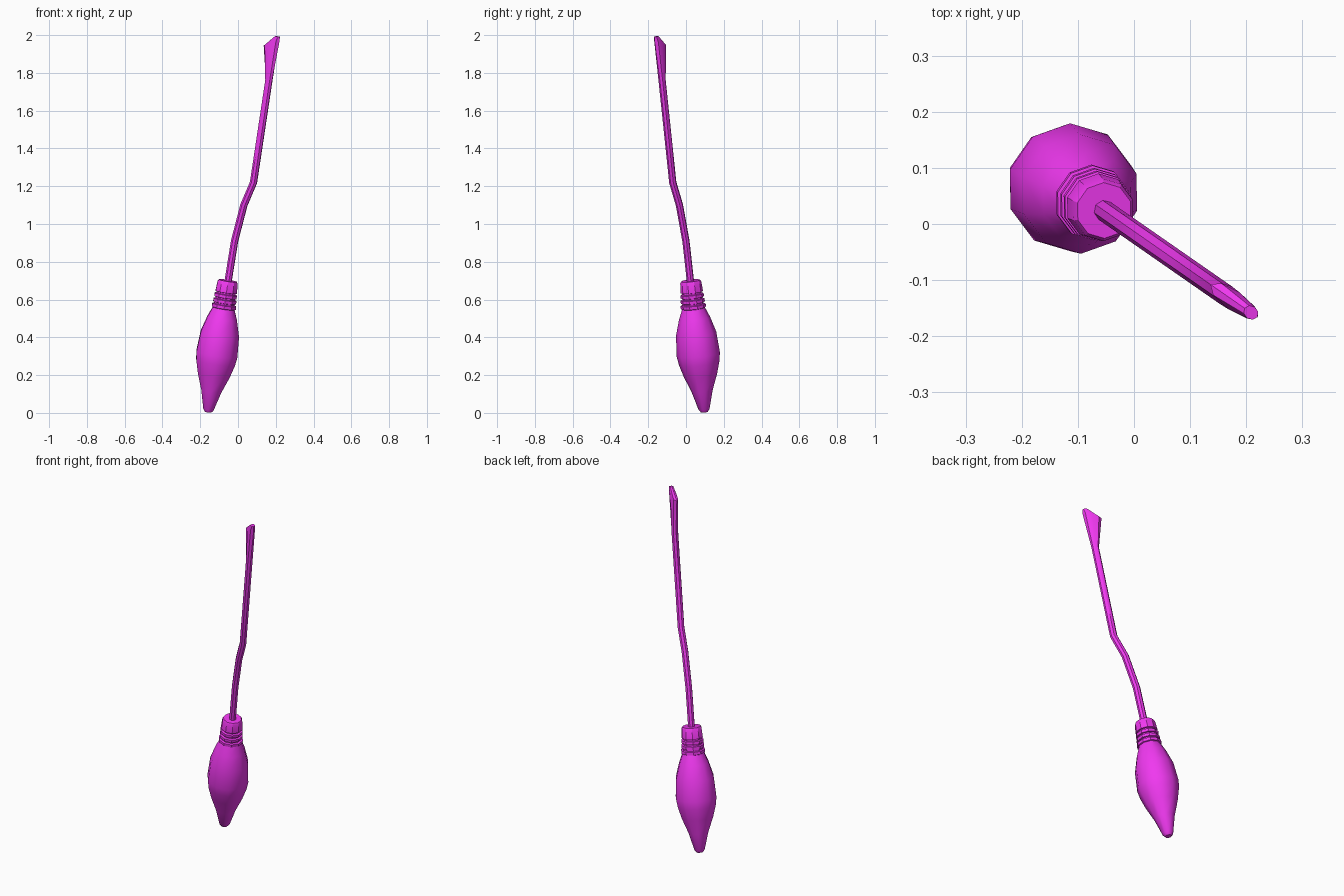
import bpy, bmesh, math
from mathutils import Vector, Matrix

if "Cube" in bpy.data.objects:
    bpy.data.objects.remove(bpy.data.objects["Cube"])

# The whole brush leans in one vertical plane: build it in local XZ, then turn it
PLACE = Matrix.Translation((0, -0.013, 0)) @ Matrix.Rotation(math.radians(-34.8), 4, 'Z')

magenta = bpy.data.materials.new("magenta")
magenta.diffuse_color = (0.87, 0.04, 0.87, 1)
magenta.use_nodes = True
magenta.node_tree.nodes["Principled BSDF"].inputs["Base Color"].default_value = magenta.diffuse_color


def loft(name, rings, sides, angle=35, phase=0.0):
    """Skin elliptical rings (x, z, tilt, half width, half depth) and cap both ends."""
    bm = bmesh.new()
    loops = []
    for x, z, tilt, w, d in rings:
        loop = []
        for i in range(sides):
            a = 2 * math.pi * i / sides + phase
            u = w * math.cos(a)
            p = Vector((x + u * math.cos(tilt), d * math.sin(a), z - u * math.sin(tilt)))
            loop.append(bm.verts.new(PLACE @ p))
        loops.append(loop)
    for lo, hi in zip(loops, loops[1:]):
        for i in range(sides):
            j = (i + 1) % sides
            bm.faces.new((lo[i], lo[j], hi[j], hi[i]))
    bm.faces.new(loops[0][::-1])
    bm.faces.new(loops[-1])
    bmesh.ops.recalc_face_normals(bm, faces=bm.faces)
    mesh = bpy.data.meshes.new(name)
    bm.to_mesh(mesh)
    bm.free()
    mesh.materials.append(magenta)
    ob = bpy.data.objects.new(name, mesh)
    bpy.context.collection.objects.link(ob)
    bpy.ops.object.select_all(action='DESELECT')
    ob.select_set(True)
    bpy.context.view_layer.objects.active = ob
    bpy.ops.object.shade_smooth_by_angle(angle=math.radians(angle))
    return ob


HEAD_TILT = math.atan2(0.127, 0.69)


def turned(name, profile, angle):
    """Turned shape on the leaning head axis; profile is (height, radius)."""
    rings = [(-0.192 + 0.127 * (z - 0.01) / 0.69, z, HEAD_TILT, r, r) for z, r in profile]
    return loft(name, rings, 10, angle, math.radians(18))


# Bulbous brush head
turned("bristle_head", [(0.004, 0.018), (0.018, 0.029), (0.115, 0.056), (0.20, 0.089),
                        (0.265, 0.108), (0.31, 0.115), (0.42, 0.107), (0.50, 0.083),
                        (0.56, 0.058)], 40)

# Ribbed binding collar
collar = [(0.55, 0.055)]
for z, r in ((0.556, 0.067), (0.584, 0.064), (0.612, 0.062)):
    collar += [(z, r), (z + 0.016, r), (z + 0.019, r - 0.01), (z + 0.026, r - 0.01)]
collar += [(0.640, 0.060), (0.690, 0.056), (0.700, 0.050)]
turned("collar", collar, 30)

# Bent stick handle, widening to an obliquely cut end
path = [(-0.069, 0.67), (-0.022, 0.91), (0.038, 1.10), (0.10, 1.22), (0.199, 1.76)]
rings = []
for i, (x, z) in enumerate(path):
    a, b = path[max(i - 1, 0)], path[min(i + 1, len(path) - 1)]
    rings.append((x, z, math.atan2(b[0] - a[0], b[1] - a[1]), 0.020, 0.019))
rings += [(0.217, 1.957, -0.25, 0.053, 0.018),
          (0.254, 1.993, 0.15, 0.014, 0.012)]
loft("handle", rings, 8, 35)
